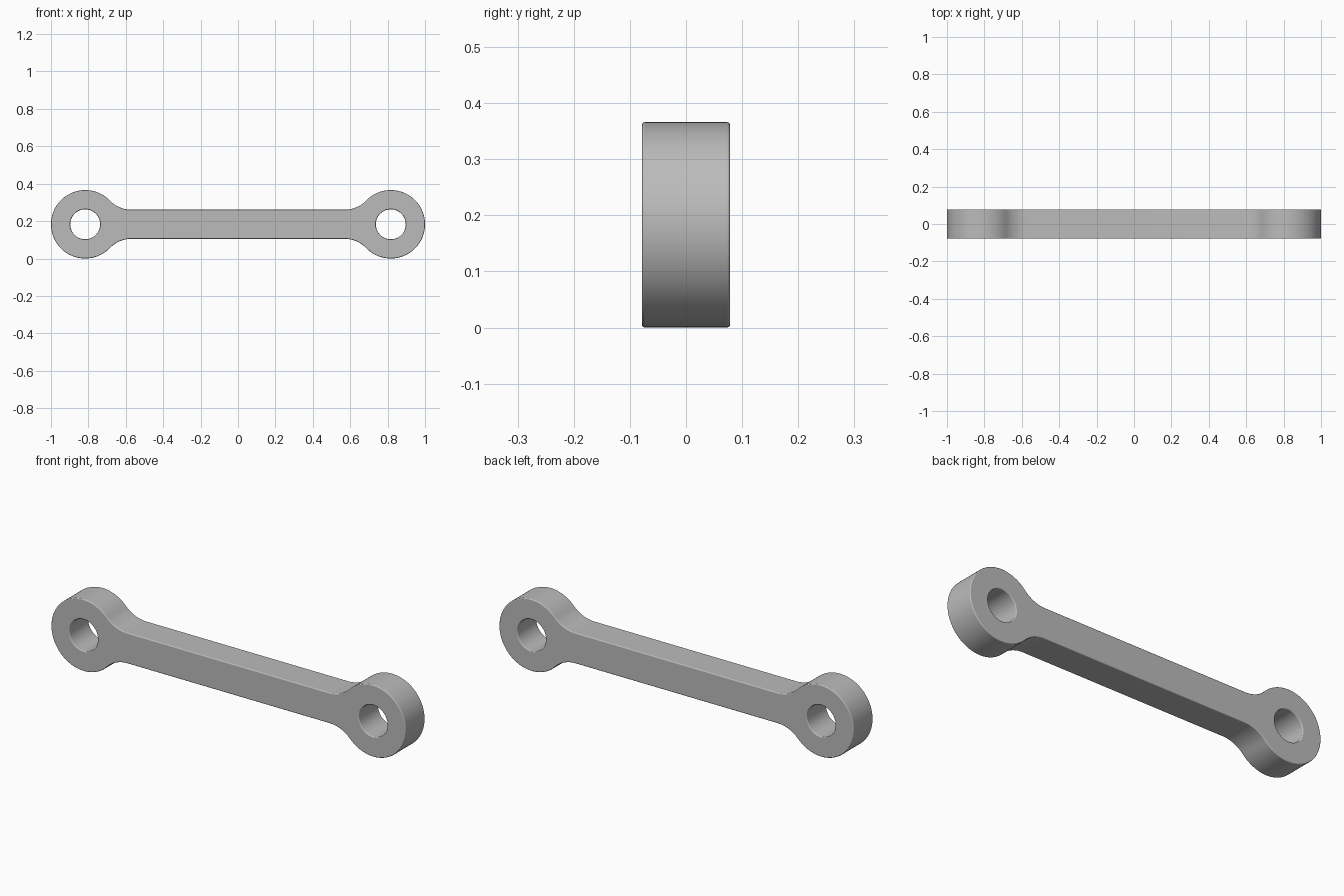
import bpy, bmesh
from math import sin, cos, pi, atan2, sqrt
from mathutils import Vector

if "Cube" in bpy.data.objects:
    bpy.data.objects.remove(bpy.data.objects["Cube"], do_unlink=True)

# Main dimensions
EYE_X, EYE_R, HOLE_R = 0.817, 0.183, 0.08
BAR_H, DEPTH, FILLET = 0.078, 0.157, 0.16
MID_Z = EYE_R


def arc(cx, cz, r, start, end, steps):
    angles = [start + (end - start) * i / steps for i in range(steps + 1)]
    return [(cx + r * cos(a), cz + r * sin(a)) for a in angles]


# Fillet centre, tangent to both the bar edge and the eye circle
fillet_z = BAR_H + FILLET
fillet_dx = sqrt((EYE_R + FILLET) ** 2 - fillet_z ** 2)
join = atan2(fillet_z, -fillet_dx)

# Right half of the outline, mirrored by half a turn for the other half
lower = arc(EYE_X - fillet_dx, -fillet_z, FILLET, pi / 2, pi - join, 16)
eye = arc(EYE_X, 0, EYE_R, -join, join, 72)
upper = [(x, -z) for x, z in reversed(lower)]
half = lower + eye[1:-1] + upper
outline = half + [(-x, -z) for x, z in half]
holes = [arc(s * EYE_X, 0, HOLE_R, 0, 2 * pi, 48)[:-1] for s in (-1, 1)]

# Flat plate with two holes, extruded to full depth
bm = bmesh.new()
edges = []
for loop in [outline] + holes:
    verts = [bm.verts.new((x, -DEPTH / 2, z + MID_Z)) for x, z in loop]
    edges += [bm.edges.new((a, b)) for a, b in zip(verts, verts[1:] + verts[:1])]
bmesh.ops.triangle_fill(bm, edges=edges, use_beauty=True, normal=(0, -1, 0))
result = bmesh.ops.extrude_face_region(bm, geom=bm.faces[:], use_keep_orig=True)
moved = [g for g in result["geom"] if isinstance(g, bmesh.types.BMVert)]
bmesh.ops.translate(bm, verts=moved, vec=Vector((0, DEPTH, 0)))
bmesh.ops.recalc_face_normals(bm, faces=bm.faces[:])

mesh = bpy.data.meshes.new("link_arm")
bm.to_mesh(mesh)
bm.free()
link = bpy.data.objects.new("link_arm", mesh)
bpy.context.collection.objects.link(link)

# Grey metal
grey = bpy.data.materials.new("grey_metal")
grey.use_nodes = True
color = (0.5, 0.5, 0.5, 1)
grey.diffuse_color = color
grey.node_tree.nodes["Principled BSDF"].inputs["Base Color"].default_value = color
mesh.materials.append(grey)

# Smooth curved walls, with slightly rounded rims
bpy.ops.object.select_all(action="DESELECT")
link.select_set(True)
bpy.context.view_layer.objects.active = link
bpy.ops.object.shade_smooth_by_angle(angle=0.5)
bevel = link.modifiers.new("rounded_rims", "BEVEL")
bevel.width = 0.005
bevel.segments = 3
bevel.limit_method = "ANGLE"
bevel.angle_limit = 0.8
bevel.harden_normals = True
